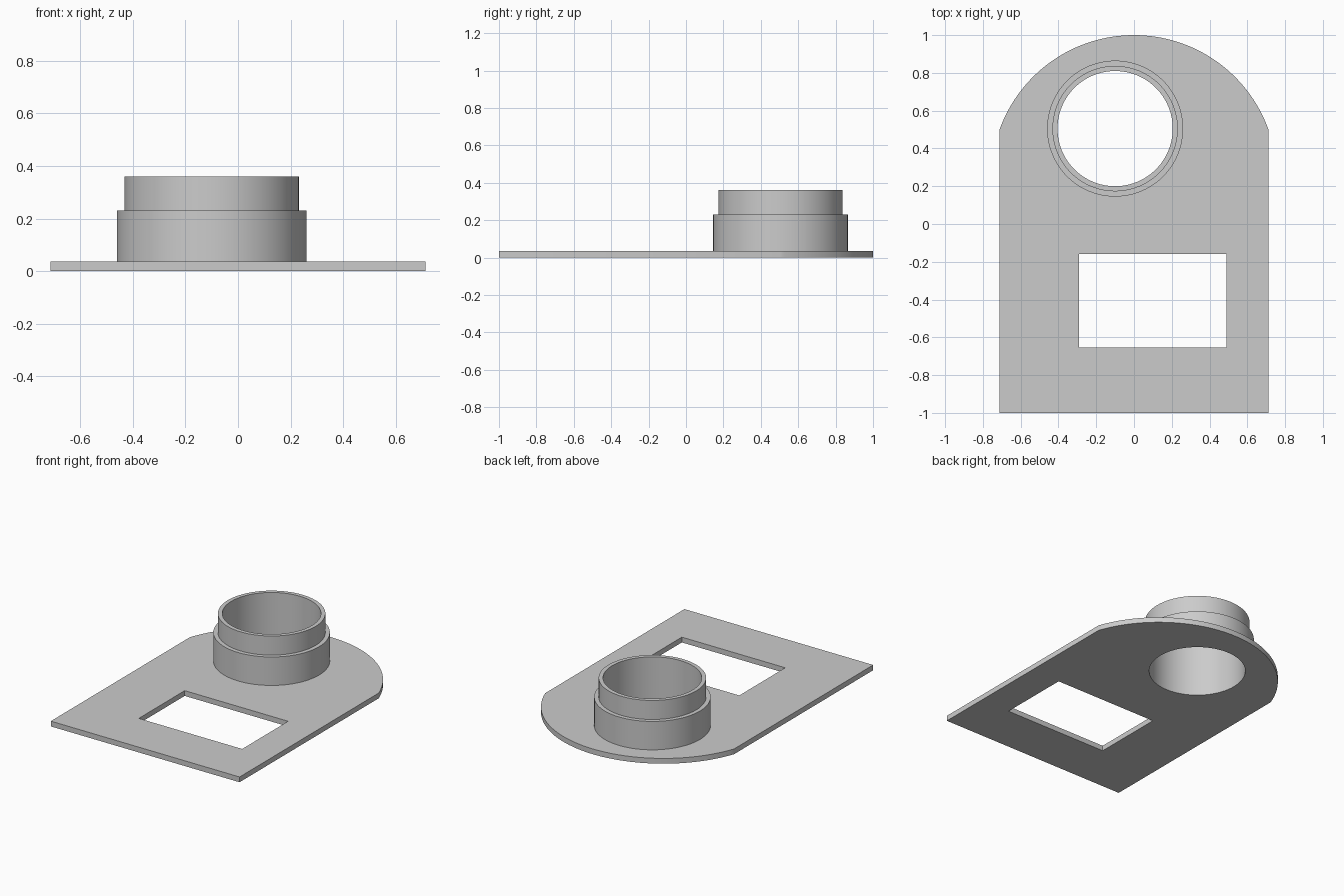
import bpy
import bmesh
import math

cube = bpy.data.objects.get("Cube")
if cube:
    bpy.data.objects.remove(cube, do_unlink=True)

THICK = 0.036
HALF_W = 0.712
SHOULDER_Y = 0.5
COLLAR = (-0.1, 0.505)
BORE = 0.305
SEGMENTS = 96

grey = bpy.data.materials.new("light grey")
grey.use_nodes = True
grey.diffuse_color = (0.6, 0.6, 0.6, 1)
grey.node_tree.nodes["Principled BSDF"].inputs["Base Color"].default_value = grey.diffuse_color


def finish(bm, name):
    """Turn the bmesh into a shaded object with the grey material."""
    mesh = bpy.data.meshes.new(name)
    bm.to_mesh(mesh)
    bm.free()
    mesh.materials.append(grey)
    obj = bpy.data.objects.new(name, mesh)
    bpy.context.collection.objects.link(obj)
    bpy.ops.object.select_all(action='DESELECT')
    bpy.context.view_layer.objects.active = obj
    obj.select_set(True)
    bpy.ops.object.shade_smooth_by_angle(angle=math.radians(30))
    return obj


def arc(center, radius, start, end, steps):
    """Points along an arc, both ends included."""
    angles = [start + (end - start) * i / steps for i in range(steps + 1)]
    return [(center[0] + radius * math.cos(a), center[1] + radius * math.sin(a)) for a in angles]


# Base plate: straight sides, shallow arched end, round and rectangular openings
rise = 1 - SHOULDER_Y
arch_r = (HALF_W ** 2 + rise ** 2) / (2 * rise)
arch_y = 1 - arch_r
corner = math.atan2(SHOULDER_Y - arch_y, HALF_W)
outline = [(-HALF_W, -1), (HALF_W, -1)] + arc((0, arch_y), arch_r, corner, math.pi - corner, 64)
window = [(-0.29, -0.655), (0.49, -0.655), (0.49, -0.16), (-0.29, -0.16)]
bore = arc(COLLAR, BORE, 0, 2 * math.pi, SEGMENTS)[:-1]

bm = bmesh.new()
edges = []
for loop in (outline, window, bore):
    verts = [bm.verts.new((x, y, 0)) for x, y in loop]
    edges += [bm.edges.new((v, verts[i - 1])) for i, v in enumerate(verts)]
bmesh.ops.triangle_fill(bm, edges=edges, use_beauty=True, normal=(0, 0, 1))
top = bmesh.ops.extrude_face_region(bm, geom=bm.faces[:], use_keep_orig=True)
bmesh.ops.translate(bm, verts=[v for v in top["geom"] if isinstance(v, bmesh.types.BMVert)],
                    vec=(0, 0, THICK))
bmesh.ops.recalc_face_normals(bm, faces=bm.faces[:])
finish(bm, "base_plate")

# Stepped collar: revolved profile, open where it meets the plate
profile = [(0.36, THICK), (0.36, 0.23), (0.332, 0.23), (0.332, 0.36), (BORE, 0.36), (BORE, THICK)]
bm = bmesh.new()
rings = []
for radius, z in profile:
    points = arc((0, 0), radius, 0, 2 * math.pi, SEGMENTS)[:-1]
    rings.append([bm.verts.new((x, y, z)) for x, y in points])
for low, high in zip(rings, rings[1:]):
    for i in range(SEGMENTS):
        bm.faces.new((low[i - 1], low[i], high[i], high[i - 1]))
collar = finish(bm, "stepped_collar")
collar.location = (*COLLAR, 0)
